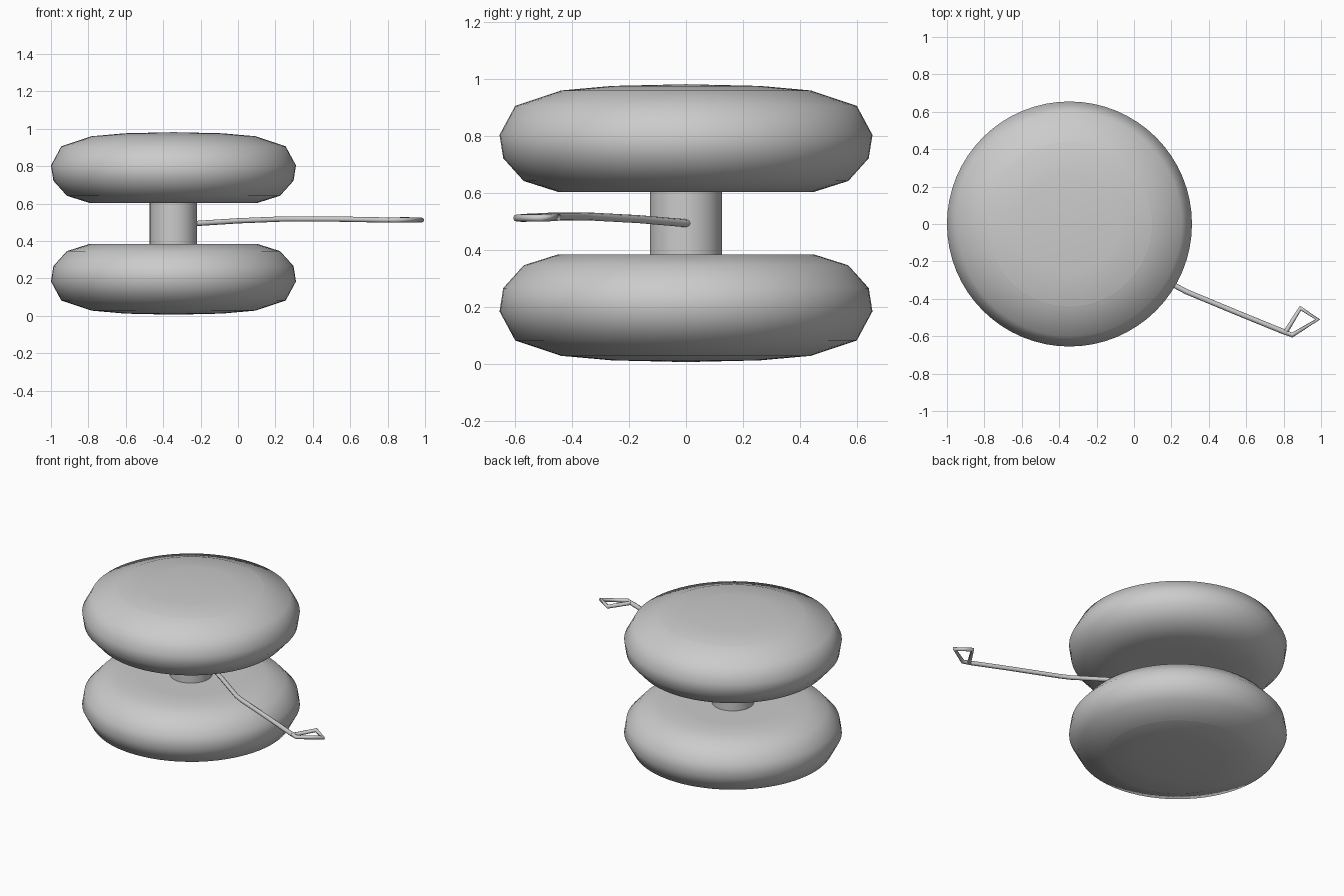
import bpy, bmesh, math
from mathutils import Vector

if "Cube" in bpy.data.objects:
    bpy.data.objects.remove(bpy.data.objects["Cube"])

CX, MID = -0.345, 0.494   # axis position and height of the mirror plane

grey = bpy.data.materials.new("plain grey")
grey.diffuse_color = (0.6, 0.6, 0.6, 1)
grey.use_nodes = True
grey.node_tree.nodes["Principled BSDF"].inputs["Base Color"].default_value = grey.diffuse_color


def lathe(name, profile, side=1, segments=64):
    """Spin a (radius, height above mid plane) profile about the axis."""
    bm = bmesh.new()
    verts = [bm.verts.new((r, 0, side * h)) for r, h in profile]
    edges = [bm.edges.new(pair) for pair in zip(verts, verts[1:])]
    bmesh.ops.spin(bm, geom=verts + edges, cent=(0, 0, 0), axis=(0, 0, 1),
                   angle=math.tau, steps=segments, use_duplicate=False)
    bmesh.ops.remove_doubles(bm, verts=bm.verts, dist=1e-4)
    bmesh.ops.recalc_face_normals(bm, faces=bm.faces)
    # open caps: make sure their normals face away from the mid plane
    if all(f.normal.z * side < 0 for f in bm.faces):
        bmesh.ops.reverse_faces(bm, faces=bm.faces)
    for f in bm.faces:
        f.smooth = True
    return finish(name, bm, (CX, 0, MID))


def finish(name, bm, location=(0, 0, 0)):
    mesh = bpy.data.meshes.new(name)
    bm.to_mesh(mesh)
    bm.free()
    mesh.materials.append(grey)
    obj = bpy.data.objects.new(name, mesh)
    obj.location = location
    bpy.context.collection.objects.link(obj)
    return obj


# Rounded discs with their slightly domed outer caps
disc = [(0.10, 0.110), (0.30, 0.110), (0.45, 0.110), (0.57, 0.148),
        (0.642, 0.228), (0.655, 0.31), (0.60, 0.412), (0.447, 0.463)]
cap = [(0.447, 0.463), (0.44, 0.466), (0.26, 0.482), (0.0, 0.488)]
for label, side in (("upper", 1), ("lower", -1)):
    lathe(label + "_disc", disc, side)
    lathe(label + "_cap", cap, side)

# Axle joining the discs
lathe("axle", [(0.127, -0.112), (0.127, 0.112)])


def tube(name, points, radius=0.014):
    """Round string along a polyline."""
    curve = bpy.data.curves.new(name, 'CURVE')
    curve.dimensions = '3D'
    curve.bevel_depth = radius
    curve.bevel_resolution = 2
    curve.use_fill_caps = True
    spline = curve.splines.new('POLY')
    spline.points.add(len(points) - 1)
    for p, co in zip(spline.points, points):
        p.co = (*co, 1)
    curve.materials.append(grey)
    obj = bpy.data.objects.new(name, curve)
    bpy.context.collection.objects.link(obj)
    return obj


# String leaving the axle, then its finger loop
tube("string", [(-0.235, 0.01, 0.493), (0.0, -0.165, 0.508), (0.22, -0.33, 0.517),
                (0.28, -0.362, 0.518), (0.55, -0.474, 0.517), (0.81, -0.580, 0.512)])
tube("finger_loop", [(0.80, -0.576, 0.512), (0.846, -0.594, 0.512), (0.982, -0.51, 0.512),
                     (0.89, -0.45, 0.515), (0.81, -0.578, 0.512)], 0.013)
